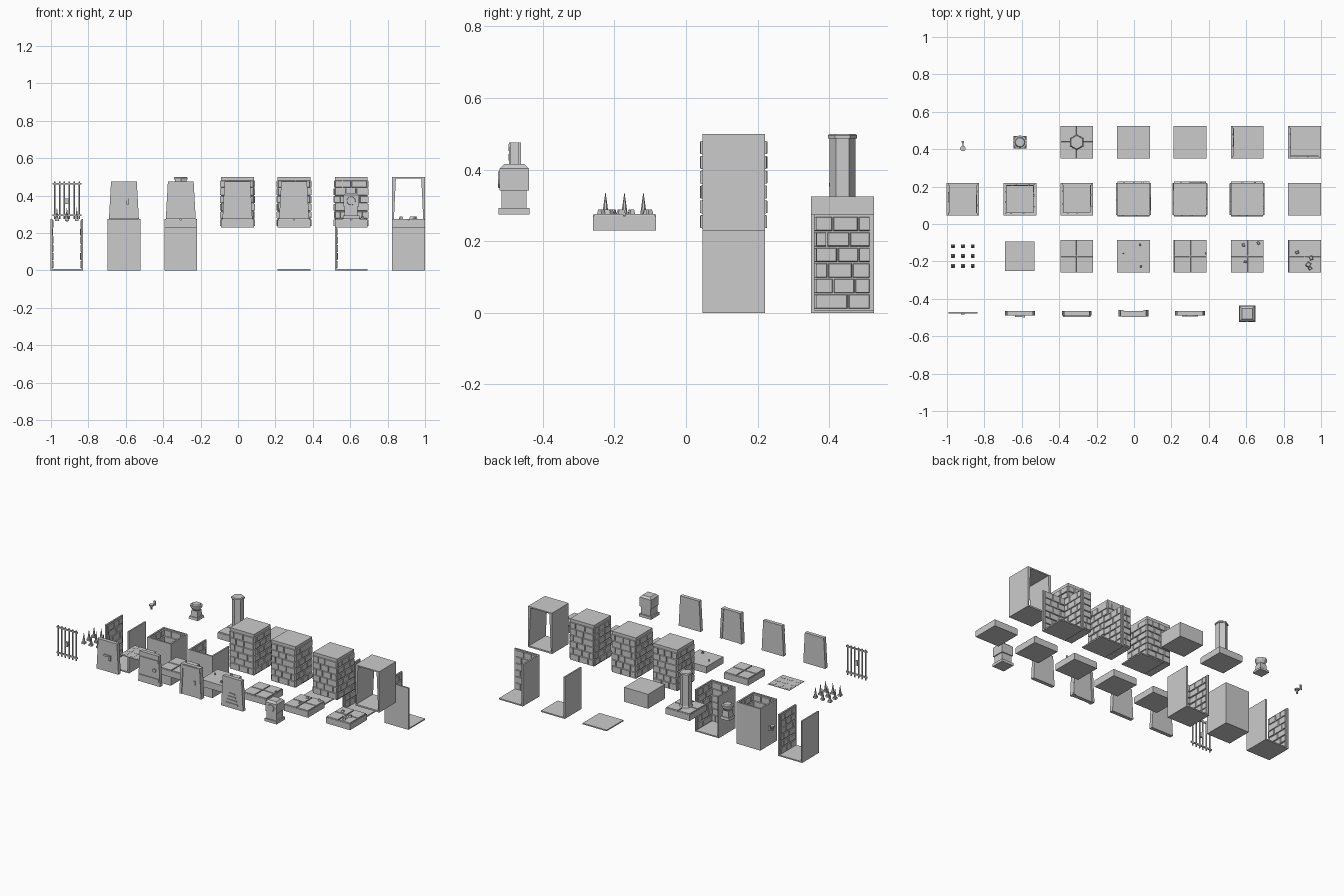
import bpy, bmesh, math, random
from mathutils import Matrix, Vector

if "Cube" in bpy.data.objects:
    bpy.data.objects.remove(bpy.data.objects["Cube"])

random.seed(4)
COLS = [-0.915, -0.61, -0.306, -0.003, 0.3, 0.605, 0.912]
ROWS = [0.437, 0.133, -0.172, -0.478]
T = 0.175           # module width
H = T / 2

def box(bm, c, s, top=(1, 1), M=Matrix()):
    vs = bmesh.ops.create_cube(bm, size=1)['verts']
    for v in vs:
        k = top if v.co.z > 0 else (1, 1)
        v.co = M @ Vector((c[0] + v.co.x * s[0] * k[0], c[1] + v.co.y * s[1] * k[1], c[2] + v.co.z * s[2]))

def cone(bm, c, r1, r2, h, n=8, M=Matrix()):
    # base centre c, height h along local z
    bmesh.ops.create_cone(bm, cap_ends=True, segments=n, radius1=r1, radius2=r2, depth=h,
                          matrix=M @ Matrix.Translation((c[0], c[1], c[2] + h / 2)))

def finish(bm, name, loc, color=None):
    bmesh.ops.recalc_face_normals(bm, faces=bm.faces)
    me = bpy.data.meshes.new(name)
    bm.to_mesh(me)
    bm.free()
    ob = bpy.data.objects.new(name, me)
    ob.location = loc
    bpy.context.collection.objects.link(ob)
    if color:
        m = bpy.data.materials.new(name)
        m.diffuse_color = color
        m.use_nodes = True
        m.node_tree.nodes["Principled BSDF"].inputs["Base Color"].default_value = m.diffuse_color
        me.materials.append(m)
    return ob

def bricks(bm, side, dist, width, z0, z1, depth, inward, rows=6):
    # uneven courses on one side; side 0 front, 1 right, 2 back, 3 left
    a = side * math.pi / 2
    n = Vector((math.sin(a), -math.cos(a), 0))
    u = Vector((math.cos(a), math.sin(a), 0))
    out = -n if inward else n
    M = Matrix.Translation(n * dist) @ Matrix((u, (0, 0, 1), out)).transposed().to_4x4()
    rh = (z1 - z0) / rows
    for r in range(rows):
        x = -width / 2
        first = True
        while x < width / 2 - 0.004:
            w = random.uniform(0.045, 0.075) * (0.6 if first and r % 2 else 1)
            if width / 2 - x - w < 0.025:
                w = width / 2 - x
            d = depth * random.uniform(0.7, 1.1)
            box(bm, (x + w / 2, z0 + rh * (r + 0.5), d / 2), (w - 0.003, rh - 0.004, d), (0.93, 0.9), M)
            x += w
            first = False

# walled floor sections, bricks on the inner faces only
def walled(name, col, row, sides):
    bm = bmesh.new()
    box(bm, (0, 0, 0.004), (T, T, 0.008))
    for s in sides:
        R = Matrix.Rotation(s * math.pi / 2, 4, 'Z')
        box(bm, (0, -H + 0.005, 0.1375), (T, 0.01, 0.275), (1, 1), R)
        bricks(bm, s, H - 0.01, T - 0.02, 0.01, 0.27, 0.006, True)
    finish(bm, name, (COLS[col], ROWS[row], 0))

walled("floor_plate", 4, 0, [])
walled("single_wall", 5, 0, [3])
walled("corner_wall", 6, 0, [3, 0])
walled("corridor_walls", 0, 1, [1, 3])
walled("closed_room", 1, 1, [0, 1, 2, 3])
walled("dead_end_walls", 2, 1, [0, 1, 3])

# solid blocks faced with bricks on four sides
for i in (3, 4, 5):
    bm = bmesh.new()
    box(bm, (0, 0, 0.365), (T, T, 0.27))
    for s in range(4):
        bricks(bm, s, H, T, 0.234, 0.482, 0.006, False)
    finish(bm, "brick_block", (COLS[i], ROWS[1], 0))

# doorway block: tapered tunnel running front to back
bm = bmesh.new()
rings = []
for y in (-H, H):
    o = [bm.verts.new((x, y, z)) for x, z in ((-H, 0.23), (H, 0.23), (H, 0.5), (-H, 0.5))]
    i = [bm.verts.new((x, y, z)) for x, z in ((-0.08, 0.24), (0.08, 0.24), (0.068, 0.492), (-0.068, 0.492))]
    rings.append((o, i))
    for k in range(4):
        bm.faces.new((o[k], o[(k + 1) % 4], i[(k + 1) % 4], i[k]))
for f, b in zip(*rings):
    for k in range(4):
        bm.faces.new((f[k], f[(k + 1) % 4], b[(k + 1) % 4], b[k]))
finish(bm, "doorway_block", (COLS[6], ROWS[1], 0))

# plain half block
bm = bmesh.new()
box(bm, (0, 0, 0.2775), (T, T, 0.095))
finish(bm, "half_block", (COLS[3], ROWS[0], 0))

# floor tiles
def rubble(bm, x, y, r):
    box(bm, (0, 0, 0), (r, r * 0.8, 0.016), (0.6, 0.7),
        Matrix.Translation((x, y, 0.28)) @ Matrix.Rotation(random.uniform(0, 3), 4, 'Z'))

def tile(bm, quads=True):
    box(bm, (0, 0, 0.25), (T, T, 0.04))
    if quads:
        for sx in (-1, 1):
            for sy in (-1, 1):
                box(bm, (sx * 0.0438, sy * 0.0438, 0.2715), (0.083, 0.083, 0.008), (0.97, 0.97))
    else:
        box(bm, (0, 0, 0.2725), (T, T, 0.005))

debris = {2: [], 3: [(-0.055, 0.015, 0.008), (0.04, -0.055, 0.012), (0.035, 0.06, 0.012)],
          4: [(0.085, 0.015, 0.01)], 5: [(-0.02, 0.06, 0.018), (0.06, 0.07, 0.018), (-0.01, -0.03, 0.015)],
          6: [(0.02, -0.045, 0.03), (0.035, -0.01, 0.024), (-0.04, 0.02, 0.02), (0.03, -0.065, 0.02)]}
for c, bits in debris.items():
    bm = bmesh.new()
    tile(bm, c != 3)
    for b in bits:
        rubble(bm, *b)
    finish(bm, "floor_tile", (COLS[c], ROWS[2], 0))

# hexagonal pillar on a tile
bm = bmesh.new()
tile(bm)
cone(bm, (0, 0, 0.275), 0.042, 0.037, 0.012, 6)
cone(bm, (0, 0, 0.287), 0.036, 0.036, 0.2, 6)
cone(bm, (0, 0, 0.487), 0.041, 0.041, 0.008, 6)
cone(bm, (0, 0, 0.495), 0.041, 0.036, 0.005, 6)
finish(bm, "pillar_tile", (COLS[2], ROWS[0], 0))

# spikes and their socket plate
bm = bmesh.new()
pads = bmesh.new()
for i in (-1, 0, 1):
    for j in (-1, 0, 1):
        x, y = i * 0.053, j * 0.053
        box(bm, (x, y, 0.269), (0.021, 0.021, 0.012))
        cone(bm, (x, y, 0.275), 0.009, 0.0005, 0.06, 6)
        box(pads, (x, y, 0.275), (0.029, 0.029, 0.003))
finish(bm, "spikes", (COLS[0], ROWS[2], 0))
finish(pads, "socket_covers", (COLS[1], ROWS[2], 0))
bm = bmesh.new()
box(bm, (0, 0, 0.274), (0.157, 0.157, 0.003))
finish(bm, "socket_plate", (COLS[1], ROWS[2], 0), (0.9, 0.9, 0.9, 1))

# barred gate
bm = bmesh.new()
for k in range(6):
    x = -0.068 + k * 0.0272
    cone(bm, (x * 0.96, 0, 0.275), 0.0045, 0.0045, 0.2, 6)
for z in (0.295, 0.463):
    box(bm, (0, 0, z), (0.155, 0.008, 0.009))
box(bm, (0, -0.004, 0.37), (0.018, 0.014, 0.03))
finish(bm, "barred_gate", (COLS[0], ROWS[3] + 0.004, 0))

# tapered doors with different fittings
def door(style, col):
    bm = bmesh.new()
    box(bm, (0, 0, 0.375), (0.16, 0.024, 0.2), (0.86, 1))
    if style == 0:      # central latch
        box(bm, (0, -0.014, 0.38), (0.05, 0.01, 0.012))
        box(bm, (0.02, -0.018, 0.368), (0.012, 0.01, 0.03))
    if style == 1:      # hinge bands and ring
        for z in (0.315, 0.435):
            box(bm, (0, -0.014, z), (0.148 - (z - 0.3) * 0.08, 0.008, 0.018))
        cone(bm, (0, 0, 0), 0.012, 0.012, 0.008, 8,
             Matrix.Translation((0.04, -0.012, 0.375)) @ Matrix.Rotation(math.pi / 2, 4, 'X'))
    if style == 2:      # raised side posts and lintel
        for s in (-1, 1):
            box(bm, (0, 0, 0), (0.016, 0.034, 0.2), (1, 1),
                Matrix.Translation((s * 0.066, 0, 0.375)) @ Matrix.Rotation(-s * 0.055, 4, 'Y'))
        box(bm, (0, -0.014, 0.462), (0.13, 0.008, 0.02))
        box(bm, (0.03, -0.014, 0.37), (0.012, 0.008, 0.025))
    if style == 3:      # low louvre slats
        for k in range(4):
            box(bm, (0, -0.013, 0.305 + k * 0.022), (0.085 - k * 0.014, 0.007, 0.008))
    finish(bm, "door", (COLS[col], ROWS[3], 0))

for s in range(4):
    door(s, s + 1)

# square pedestal with a round boss on its face
bm = bmesh.new()
for w, z0, z1 in ((0.087, 0.275, 0.293), (0.07, 0.293, 0.342), (0.082, 0.342, 0.403)):
    box(bm, (0, 0, (z0 + z1) / 2), (w, w, z1 - z0))
box(bm, (0, 0, 0.409), (0.082, 0.082, 0.012), (0.7, 0.7))
cone(bm, (0, 0, 0), 0.024, 0.022, 0.005, 12,
     Matrix.Translation((0, -0.04, 0.372)) @ Matrix.Rotation(math.pi / 2, 4, 'X'))
finish(bm, "pedestal", (COLS[5], ROWS[3] - 0.002, 0))

# brazier: square foot, stem, round bowl
bm = bmesh.new()
box(bm, (0, 0, 0.283), (0.068, 0.068, 0.016), (0.9, 0.9))
box(bm, (0, 0, 0.311), (0.05, 0.05, 0.04), (0.85, 0.85))
cone(bm, (0, 0, 0.331), 0.022, 0.037, 0.022, 12)
cone(bm, (0, 0, 0.353), 0.037, 0.037, 0.01, 12)
cone(bm, (0, 0, 0.363), 0.028, 0.024, 0.008, 12)
finish(bm, "brazier", (COLS[1], ROWS[0], 0))

# small wall torch: back plate, arm, cup
bm = bmesh.new()
box(bm, (0, 0.0, 0.29), (0.014, 0.006, 0.03))
box(bm, (0, -0.017, 0.282), (0.006, 0.034, 0.006))
cone(bm, (0, -0.036, 0.262), 0.005, 0.009, 0.024)
cone(bm, (0, -0.036, 0.286), 0.015, 0.015, 0.008)
finish(bm, "wall_torch", (COLS[0], 0.44, 0))
